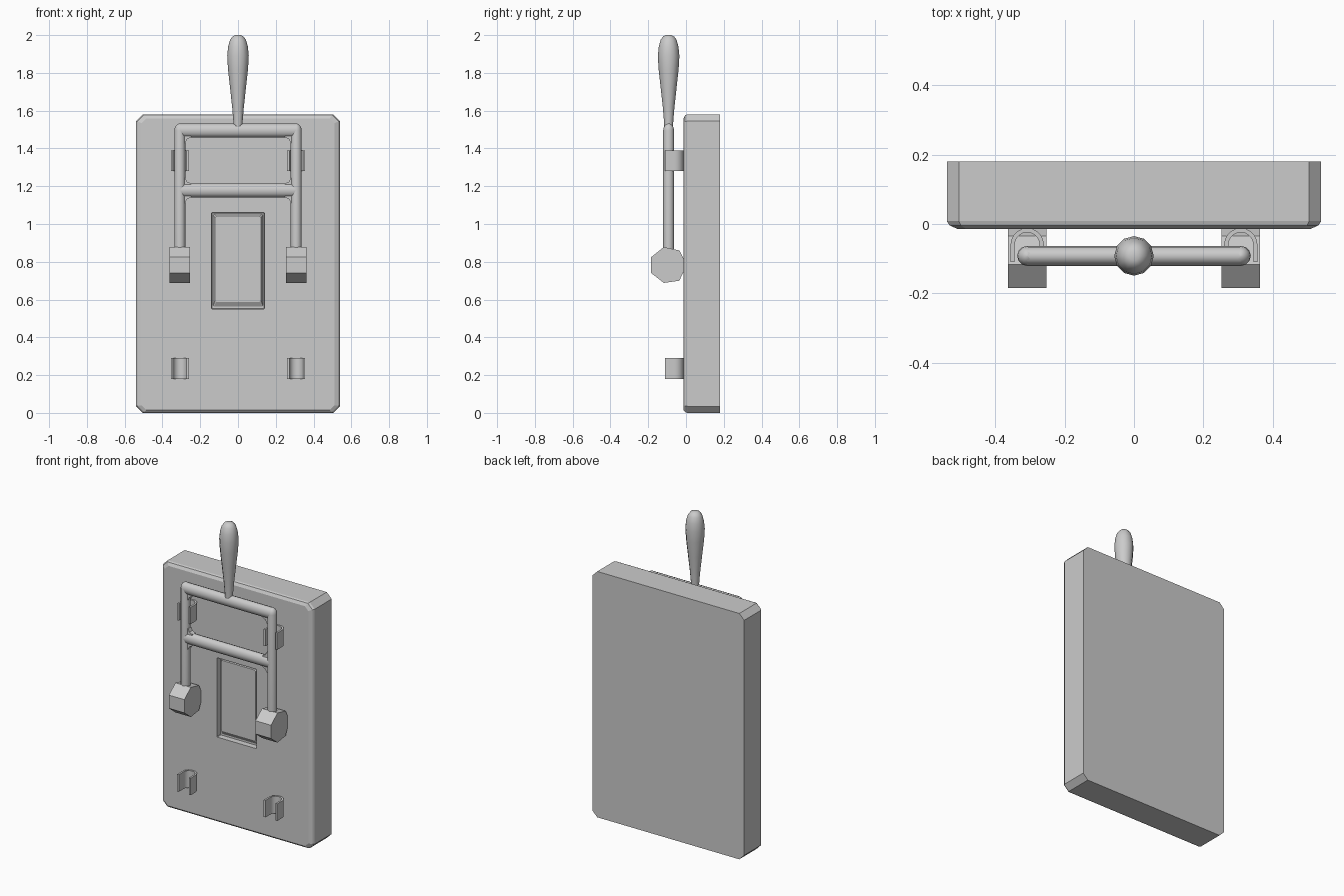
import bpy, bmesh, math

if "Cube" in bpy.data.objects:
    bpy.data.objects.remove(bpy.data.objects["Cube"])

grey = bpy.data.materials.new("light grey")
grey.diffuse_color = (0.6, 0.6, 0.6, 1)
grey.use_nodes = True
grey.node_tree.nodes["Principled BSDF"].inputs["Base Color"].default_value = grey.diffuse_color


def loft(name, rings, smooth=False):
    """Join equal-length point rings with quads and cap both ends."""
    bm = bmesh.new()
    loops = [[bm.verts.new(p) for p in ring] for ring in rings]
    n = len(loops[0])
    for a, b in zip(loops, loops[1:]):
        for i in range(n):
            j = (i + 1) % n
            bm.faces.new((a[i], a[j], b[j], b[i]))
    bm.faces.new(loops[0])
    bm.faces.new(loops[-1])
    bmesh.ops.recalc_face_normals(bm, faces=bm.faces)
    mesh = bpy.data.meshes.new(name)
    bm.to_mesh(mesh)
    bm.free()
    mesh.materials.append(grey)
    obj = bpy.data.objects.new(name, mesh)
    bpy.context.collection.objects.link(obj)
    if smooth:
        bpy.ops.object.select_all(action='DESELECT')
        obj.select_set(True)
        bpy.context.view_layer.objects.active = obj
        bpy.ops.object.shade_smooth_by_angle(angle=math.radians(42))
    return obj


def circle(n, ra, rb):
    return [(ra * math.cos(2 * math.pi * i / n), rb * math.sin(2 * math.pi * i / n))
            for i in range(n)]


def plate_ring(hx, z0, z1, c, y):
    """Rectangle in the xz plane with chamfered corners."""
    return [(x, y, z) for x, z in (
        (-hx + c, z0), (hx - c, z0), (hx, z0 + c), (hx, z1 - c),
        (hx - c, z1), (-hx + c, z1), (-hx, z1 - c), (-hx, z0 + c))]


def lathe(name, x, y, profile, n=12, squash=1.0):
    """Stack of circles along z."""
    return loft(name, [[(x + a, y + b, z) for a, b in circle(n, r, r * squash)]
                       for z, r in profile], True)


# Back panel with bevelled front and a recessed raised insert
loft("panel", [
    plate_ring(0.54, 0, 1.58, 0.035, 0.18),
    plate_ring(0.54, 0, 1.58, 0.035, 0.008),
    plate_ring(0.532, 0.004, 1.576, 0.033, -0.004),
    plate_ring(0.51, 0.015, 1.558, 0.025, -0.014),
    plate_ring(0.14, 0.55, 1.06, 0.003, -0.014),
    plate_ring(0.138, 0.552, 1.058, 0.003, 0.02),
    plate_ring(0.132, 0.562, 1.052, 0.004, 0.02),
    plate_ring(0.122, 0.588, 1.042, 0.008, 0.004)])

BAR_Y, ARM_X, R, RZ = -0.092, 0.308, 0.029, 0.037
TOP_Z, MID_Z = 1.495, 1.178

# Grip handle
lathe("grip", 0, BAR_Y, [
    (1.51, 0.023), (1.55, 0.025), (1.62, 0.031), (1.72, 0.042), (1.82, 0.053),
    (1.89, 0.057), (1.94, 0.052), (1.975, 0.042), (1.993, 0.029), (2.0, 0.014)])

# Cross bars of the lever frame
for name, z in (("top_bar", TOP_Z), ("middle_bar", MID_Z)):
    loft(name, [[(x, BAR_Y + a, z + b) for a, b in circle(12, R, RZ)]
                for x in (-ARM_X, ARM_X)], True)

for s, side in ((-1, "left"), (1, "right")):
    x = s * ARM_X
    # Lever arm with a rounded upper end
    ends = [(TOP_Z + RZ * math.sin(t), R * math.cos(t))
            for t in (0, 0.4, 0.8, 1.2, 1.5)]
    lathe(side + "_arm", x, BAR_Y, [(0.85, R)] + ends)

    # Small webs in the inner corners of the frame
    for i, (z, d) in enumerate(((TOP_Z, -1), (MID_Z, 1), (MID_Z, -1))):
        tri = [(0, 0), (R + 0.03, 0), (R + 0.029, RZ), (R + 0.009, RZ + 0.009),
               (R, RZ + 0.029), (0, RZ + 0.03)]
        loft(f"{side}_web_{i}", [[(x - s * a, y, z + d * b) for a, b in tri]
                                 for y in (BAR_Y - 0.016, BAR_Y + 0.016)])

    # Faceted pivot block
    outline = [(-0.184, 0.825), (-0.184, 0.74), (-0.117, 0.688), (-0.035, 0.70),
               (-0.012, 0.75), (-0.012, 0.815), (-0.035, 0.86), (-0.117, 0.878)]
    loft(side + "_pivot", [[(x + dx, y, z) for y, z in outline]
                           for dx in (-0.055, 0.055)])

    # Spring clips: U section open to the front
    def arc(r):
        pts = [(r * math.cos(math.pi * i / 10), -0.06 + r * math.sin(math.pi * i / 10))
               for i in range(11)]
        return [(r, -0.11)] + pts + [(-r, -0.11)]
    section = arc(0.048) + arc(0.036)[::-1]
    for name, z0, z1 in (("upper", 1.28, 1.388), ("lower", 0.18, 0.29)):
        loft(f"{side}_{name}_clip", [[(x + a, b, z) for a, b in section]
                                     for z in (z0, z1)], True)
